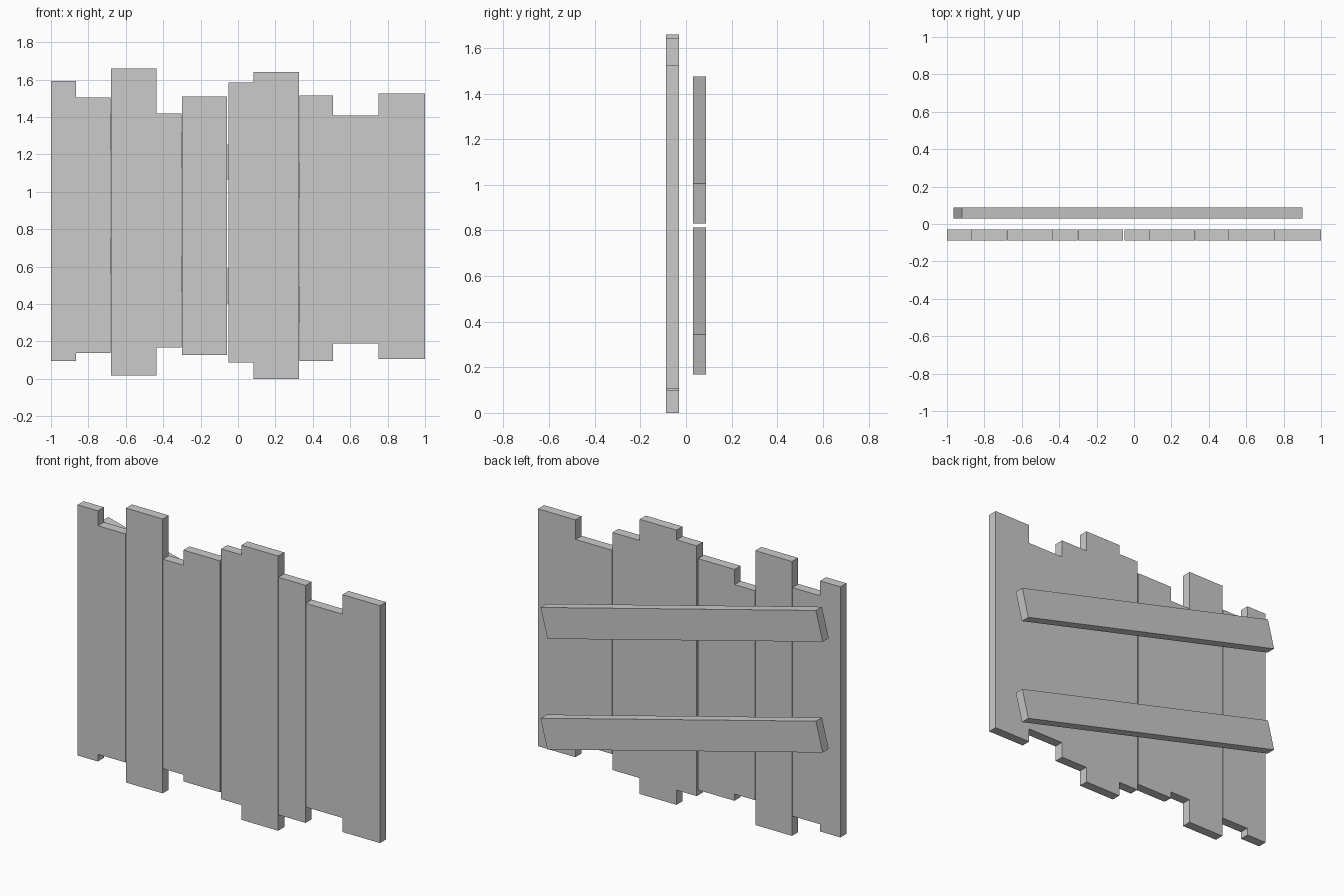
import bpy, bmesh
from math import radians
from mathutils import Matrix

if "Cube" in bpy.data.objects:
    bpy.data.objects.remove(bpy.data.objects["Cube"])


def box(name, size, centre, tilt=0.0):
    """Box of the given size, tilted about the y axis."""
    bm = bmesh.new()
    bmesh.ops.create_cube(bm, size=1.0, matrix=Matrix.Diagonal((*size, 1.0)))
    mesh = bpy.data.meshes.new(name)
    bm.to_mesh(mesh)
    bm.free()
    obj = bpy.data.objects.new(name, mesh)
    obj.location = centre
    obj.rotation_euler = (0, radians(tilt), 0)
    bpy.context.collection.objects.link(obj)
    return obj


THICK = 0.057      # board thickness
OFFSET = 0.0585    # distance of both layers from the middle plane

# Upright planks: left, right, bottom, top
planks = [
    (-1.000, -0.866, 0.095, 1.593),
    (-0.865, -0.683, 0.138, 1.504),
    (-0.680, -0.437, 0.019, 1.659),
    (-0.436, -0.301, 0.167, 1.419),
    (-0.300, -0.058, 0.127, 1.510),
    (-0.050, 0.083, 0.088, 1.584),
    (0.084, 0.327, 0.000, 1.642),
    (0.328, 0.508, 0.095, 1.515),
    (0.509, 0.751, 0.190, 1.408),
    (0.752, 1.000, 0.106, 1.525),
]
for i, (x0, x1, z0, z1) in enumerate(planks, 1):
    box(f"plank_{i}", (x1 - x0, THICK, z1 - z0),
        ((x0 + x1) / 2, -OFFSET, (z0 + z1) / 2))

# Two slanted rails across the back
for name, z in (("lower_rail", 0.491), ("upper_rail", 1.153)):
    box(name, (1.88, THICK, 0.181), (-0.032, OFFSET, z), tilt=14.45)
